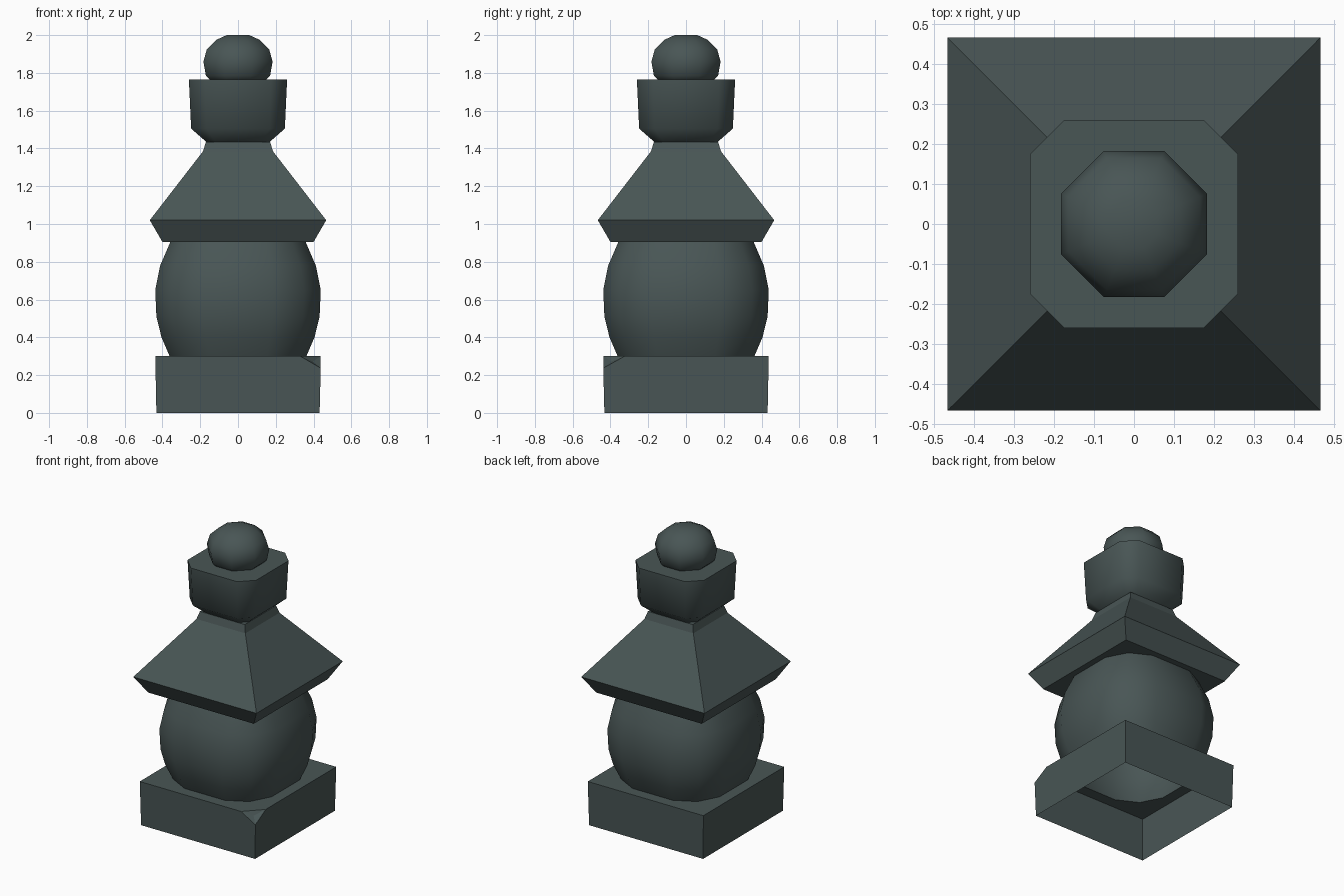
import bpy, bmesh, math

if "Cube" in bpy.data.objects:
    bpy.data.objects.remove(bpy.data.objects["Cube"])

stone = bpy.data.materials.new("dark green grey stone")
stone.diffuse_color = (0.066, 0.092, 0.091, 1)
stone.use_nodes = True
stone.node_tree.nodes["Principled BSDF"].inputs["Base Color"].default_value = stone.diffuse_color


def finish(name, bm, angle=None):
    """Turn a bmesh into a stone object, optionally smooth shaded."""
    bmesh.ops.remove_doubles(bm, verts=bm.verts, dist=1e-4)
    me = bpy.data.meshes.new(name)
    bm.to_mesh(me)
    bm.free()
    me.materials.append(stone)
    ob = bpy.data.objects.new(name, me)
    bpy.context.collection.objects.link(ob)
    if angle:
        bpy.ops.object.select_all(action='DESELECT')
        ob.select_set(True)
        bpy.context.view_layer.objects.active = ob
        bpy.ops.object.shade_smooth_by_angle(angle=math.radians(angle))
    return ob


def square(h, c):
    """Square of half width h; c is where the corner chamfer begins (c = h: none)."""
    return [(h, -c), (h, c), (c, h), (-c, h), (-h, c), (-h, -c), (-c, -h), (c, -h)]


def circle(r, n):
    """Regular polygon with flats facing the axes."""
    return [(r * math.cos((i - .5) * math.tau / n),
             r * math.sin((i - .5) * math.tau / n)) for i in range(n)]


def rounded(h):
    """Rounded square, twelve sides, flats facing the axes."""
    a, m = .42 * h, .80 * h
    quarter = [(h, -a), (h, a), (m, m)]
    pts = []
    for x, y in ((1, 0), (0, 1), (-1, 0), (0, -1)):
        pts += [(px * x - py * y, px * y + py * x) for px, py in quarter]
    return pts


def loft(name, rings, angle=None, cap_top=False):
    """Skin a stack of (z, outline) rings."""
    bm = bmesh.new()
    loops = [[bm.verts.new((x, y, z)) for x, y in pts] for z, pts in rings]
    for a, b in zip(loops, loops[1:]):
        n = len(a)
        for i in range(n):
            j = (i + 1) % n
            bm.faces.new((a[i], a[j], b[j], b[i]))
    if cap_top:
        bm.faces.new(loops[-1])
    return finish(name, bm, angle)


# Globe
globe = [(.30, .362), (.40, .405), (.51, .432), (.65, .438), (.78, .412), (.905, .358)]
loft("globe", [(z, rounded(h)) for z, h in globe], 60)

# Plinth: open underneath, one chipped corner, hole where the globe sits
bm = bmesh.new()
t, b, top = .438, .432, .30
A, B, C, D = [bm.verts.new(p) for p in
              ((.33, -t, top), (t, -.325, top), (t, -t, .237), (.395, -.395, .272))]
T = [bm.verts.new((x, y, top)) for x, y in ((t, t), (-t, t), (-t, -t))]
L = [bm.verts.new((x, y, 0)) for x, y in ((b, -b), (b, b), (-b, b), (-b, -b))]
for f in ((L[0], L[1], T[0], B, C), (L[1], L[2], T[1], T[0]), (L[2], L[3], T[2], T[1]),
          (L[3], L[0], C, A, T[2]), (C, D, A), (C, B, D), (A, D, B)):
    bm.faces.new(f)
hole = [bm.verts.new((x, y, top)) for x, y in rounded(.362)]
edges = []
for lp in ([A, B] + T, hole):
    for p, q in zip(lp, lp[1:] + lp[:1]):
        edges.append(bm.edges.get((p, q)) or bm.edges.new((p, q)))
bmesh.ops.triangle_fill(bm, edges=edges, use_beauty=True, normal=(0, 0, 1))
finish("plinth", bm)

# Roof: underside, flared eave, pyramid slope and square neck
loft("roof", [(.905, square(.34, .17)), (.905, square(.40, .40)),
              (1.02, square(.467, .467)), (1.385, square(.185, .185)),
              (1.435, square(.17, .17))], cap_top=True)

# Chamfered square bowl on the neck
loft("bowl", [(1.435, square(.168, .12)), (1.505, square(.248, .168)),
              (1.765, square(.26, .175))], 65, True)

# Octagonal jewel on top
k = 1 / math.cos(math.pi / 8)
jewel = [(1.765, .15), (1.785, .17), (1.86, .183), (1.925, .165), (1.975, .115), (2.0, .06)]
loft("jewel", [(z, circle(r * k, 8)) for z, r in jewel], 60, True)
